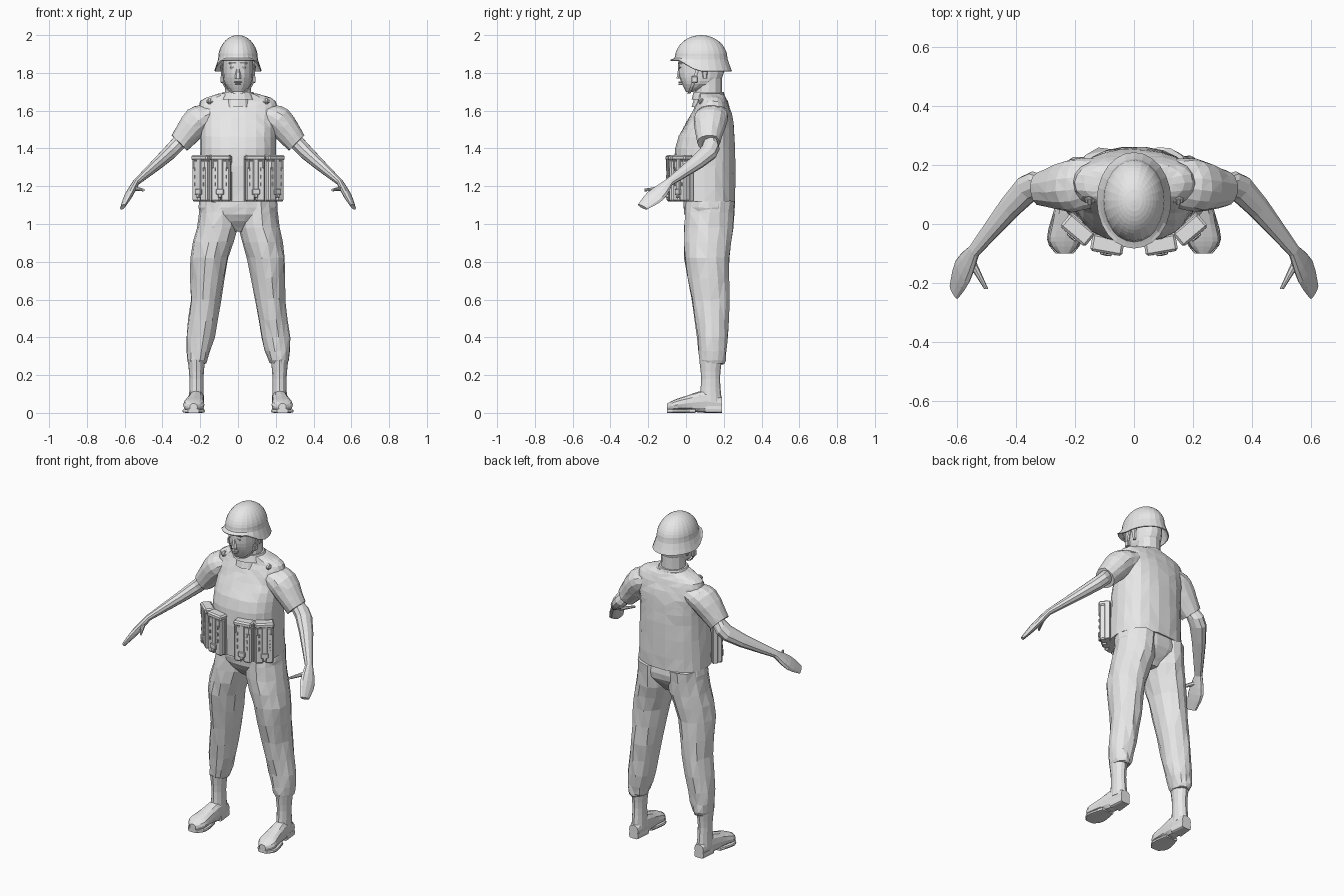
import bpy
import bmesh
import random
from math import sin, cos, pi, radians, copysign
from mathutils import Vector, Matrix
from mathutils.bvhtree import BVHTree

random.seed(4)
if "Cube" in bpy.data.objects:
    bpy.data.objects.remove(bpy.data.objects["Cube"])

grey = bpy.data.materials.new("plain_grey")
grey.use_nodes = True
grey.diffuse_color = (.8, .8, .8, 1)
grey.node_tree.nodes["Principled BSDF"].inputs["Base Color"].default_value = grey.diffuse_color

X, Y, Z = Matrix.Identity(3)


def finish(name, bm, side=1):
    """Turn a bmesh into an object, mirrored in x when side is -1."""
    for vert in bm.verts:
        vert.co.x *= side
    bmesh.ops.recalc_face_normals(bm, faces=bm.faces)
    mesh = bpy.data.meshes.new(name)
    bm.to_mesh(mesh)
    bm.free()
    mesh.materials.append(grey)
    obj = bpy.data.objects.new(name, mesh)
    bpy.context.collection.objects.link(obj)
    return obj


def smooth_rows(rows, steps):
    """Insert rings between the given ones along a Catmull-Rom curve."""
    keys = [Vector(row) for row in rows]
    keys = [keys[0], *keys, keys[-1]]
    result = []
    for before, start, end, after in zip(keys, keys[1:], keys[2:], keys[3:]):
        for step in range(steps):
            t = step / steps
            leave, arrive = (end - before) / 2, (after - start) / 2
            bend = (end - start) * 3 - leave * 2 - arrive
            twist = (start - end) * 2 + leave + arrive
            result.append(start + leave * t + bend * t ** 2 + twist * t ** 3)
    return result + [keys[-1]]


def loft(name, rows, sides=12, power=1, u=X, v=Y, side=1, jitter=0, caps=2, steps=3, warp=None):
    """Skin rings (x, y, z, radius along u, radius along v)."""
    bm = bmesh.new()
    rings = []
    for x, y, z, radius_u, radius_v in smooth_rows(rows, steps):
        ring = []
        for i in range(sides):
            angle = 2 * pi * i / sides
            c, s = (copysign(abs(k) ** power, k) for k in (cos(angle), sin(angle)))
            point = Vector((x, y, z)) + u * radius_u * c + v * radius_v * s
            point += Vector([random.uniform(-jitter, jitter) for axis in "xyz"])
            ring.append(bm.verts.new(warp(point) if warp else point))
        rings.append(ring)
    for lower, upper in zip(rings, rings[1:]):
        for i in range(sides):
            bm.faces.new((lower[i - 1], lower[i], upper[i], upper[i - 1]))
    for ring in (rings[0], rings[-1])[:caps]:
        bm.faces.new(ring)
    if jitter:
        bmesh.ops.triangulate(bm, faces=bm.faces)
    return finish(name, bm, side)


def trunk(name, rows, **options):
    """Loft rings (y, z, half width, half depth) on the centre line."""
    return loft(name, [(0, *row) for row in rows], **options)


def add_box(bm, frame, size, offset=(0, 0, 0), bevel=.003):
    """Add a bevelled box in a local frame to a bmesh."""
    placed = frame @ Matrix.Translation(offset) @ Matrix.Diagonal((*size, 1))
    part = bmesh.ops.create_cube(bm, size=1, matrix=placed)
    edges = {edge for vert in part["verts"] for edge in vert.link_edges}
    bmesh.ops.bevel(bm, geom=list(edges), offset=bevel, segments=1, affect='EDGES')


def lift_front(point):
    """Raise the front of the helmet brim above the eyes."""
    if point.z < 1.88:
        amount = min(1, max(0, (.06 - point.y) * 10))
        point.z += amount * .85 * (1.88 - point.z)
    return point


def add_neck_seam(label, side):
    """Lay one half of the V neck on the vest as a thin strip."""
    bm = bmesh.new()
    previous = None
    for i in range(13):
        t = i / 12
        pair = []
        for shift in (0, .005):
            x, z = .1 * t + shift, 1.45 + .2 * t
            hit = vest_surface.ray_cast(Vector((x * side, -1, z)), Y)[0]
            pair.append(bm.verts.new((x, hit.y - .003, z)))
        if previous:
            bm.faces.new((*previous, *reversed(pair)))
        previous = pair
    finish(label + "_neck_seam", bm, side)


def add_pouch(name, x, y, turn, side):
    """Magazine pouch with flap, closing strap, buckle and stitched loops."""
    bm = bmesh.new()
    frame = Matrix.Translation((x, y, 1.24)) @ Matrix.Rotation(radians(turn), 4, 'Z')
    add_box(bm, frame, (.11, .03, .24), (0, .02, 0))
    for s in (-1, 1):
        add_box(bm, frame, (.05, .05, .22), (s * .027, 0, -.01), .008)
        add_box(bm, frame, (.01, .01, .05), (s * .04, -.025, .08))
        for row in range(3):
            add_box(bm, frame, (.007, .01, .02), (s * .03, -.026, row * .04 - .03), .001)
    add_box(bm, frame, (.11, .06, .03), (0, 0, .11), .008)
    add_box(bm, frame, (.03, .01, .19), (0, -.026, .01))
    add_box(bm, frame, (.04, .014, .03), (0, -.03, -.07))
    add_box(bm, frame, (.02, .016, .02), (0, -.03, -.09))
    finish(name, bm, side)


# Vest and hips
vest = trunk("vest", [(.1, 1.12, .21, .16), (.1, 1.4, .2, .16), (.13, 1.55, .2, .12),
                      (.14, 1.65, .2, .08), (.13, 1.69, .1, .07)],
             sides=22, power=.85, jitter=.002)
vest_surface = BVHTree.FromPolygons([vert.co for vert in vest.data.vertices],
                                    [face.vertices[:] for face in vest.data.polygons])
trunk("hips", [(.12, .96, .06, .06), (.12, 1.05, .2, .13), (.12, 1.15, .2, .13)],
      sides=18, power=.9, jitter=.002)

# Neck, collar and head
trunk("neck", [(.11, 1.62, .08, .08), (.12, 1.7, .07, .07), (.12, 1.8, .07, .07)])
trunk("collar", [(.12, 1.66, .1, .09), (.12, 1.7, .08, .08)], sides=16)
trunk("head", [(.02, 1.7, .03, .02), (.07, 1.74, .07, .09), (.08, 1.8, .08, .12), (.08, 1.9, .08, .12)],
      sides=16, power=.9)
trunk("nose", [(-.04, 1.77, .017, .012), (-.03, 1.84, .008, .01)], sides=6)
face = bmesh.new()
for z, width in ((1.74, .03), (1.75, .04), (1.85, .1)):
    add_box(face, Matrix.Translation((0, -.03, z)), (width, .02, .008), bevel=.002)
finish("lips_and_brow", face)

# Helmet: rounded dome running into a flared brim
dome = [(.08, 1.87 + .13 * cos(i * pi / 12), .105 * sin(i * pi / 12) + .001, .14 * sin(i * pi / 12) + .001)
        for i in range(7)]
helmet = trunk("helmet", dome + [(.08, 1.81, .126, .163)],
               sides=24, caps=1, steps=2, warp=lift_front)
helmet.modifiers.new("thickness", 'SOLIDIFY').thickness = .006

# Directions across the lower arm and out of the back of the hand
normal = Vector((.7, 0, .7))
across = Vector((.2, -.2, -.2)).cross(normal).normalized()

for label, side in (("left", 1), ("right", -1)):
    add_neck_seam(label, side)

    # Eye, ear, chin strap and its buckle
    loft(label + "_eye", [(.03, -.03, 1.82, .007, .004), (.03, -.03, 1.83, .014, .008),
                          (.03, -.03, 1.84, .007, .004)], sides=8, steps=1, side=side)
    loft(label + "_ear", [(.08, .1, 1.77, .006, .01), (.086, .1, 1.84, .01, .02)], sides=8, side=side)
    loft(label + "_chin_strap", [(.086, .07, 1.85, .005, .01), (.08, .04, 1.75, .005, .01),
                                 (.04, .02, 1.7, .006, .01), (0, .01, 1.69, .004, .01)],
         sides=6, side=side)
    buckle = bmesh.new()
    add_box(buckle, Matrix.Translation((.085, .045, 1.765)), (.016, .03, .035))
    finish(label + "_strap_buckle", buckle, side)

    # Short sleeve, bare forearm, hand and thumb
    loft(label + "_sleeve", [(.13, .14, 1.59, .08, .06), (.21, .13, 1.55, .09, .08), (.31, .12, 1.43, .06, .06)],
         sides=14, u=Y, v=normal, side=side, jitter=.002)
    loft(label + "_forearm", [(.28, .12, 1.47, .05, .04), (.36, .12, 1.38, .05, .04), (.54, -.09, 1.22, .024, .018)],
         sides=10, u=across, v=normal, side=side)
    loft(label + "_hand", [(.54, -.09, 1.22, .024, .018), (.58, -.16, 1.15, .05, .02), (.61, -.23, 1.09, .03, .01)],
         sides=10, u=across, v=normal, side=side)
    loft(label + "_thumb", [(.56, -.11, 1.19, .018, .014), (.5, -.22, 1.18, .007, .007)],
         sides=8, v=Z, side=side)

    # Trouser leg gathered above the boot
    loft(label + "_trouser_leg", [
        (.1, .13, 1.12, .1, .13), (.11, .12, .98, .11, .13), (.15, .11, .82, .1, .12),
        (.17, .13, .6, .08, .1), (.2, .14, .4, .075, .08), (.215, .14, .28, .055, .07),
        (.215, .14, .26, .04, .06)], sides=14, steps=2, side=side, jitter=.004)

    # Boot shaft, foot, sole and heel
    loft(label + "_boot_shaft", [(.22, .13, .06, .04, .06), (.22, .13, .18, .037, .05),
                                 (.22, .13, .28, .046, .06)], side=side)
    loft(label + "_boot_foot", [
        (.22, .19, .05, .03, .03), (.22, .11, .06, .04, .06), (.23, 0, .05, .05, .04),
        (.235, -.06, .04, .055, .03), (.235, -.1, .03, .02, .02)], power=.8, v=Z, side=side)
    loft(label + "_boot_sole", [(.23, .05, .01, .04, .01), (.235, -.05, .01, .06, .01),
                                (.235, -.1, .01, .03, .01)], power=.4, v=Z, side=side)
    loft(label + "_boot_heel", [(.22, .1, .02, .04, .02), (.22, .19, .02, .03, .02)],
         power=.4, v=Z, side=side)

    # Shoulder buckle
    buckle = bmesh.new()
    frame = Matrix.Translation((.15, .08, 1.65)) @ Matrix.Rotation(radians(-50), 4, 'X')
    add_box(buckle, frame, (.034, .01, .02))
    add_box(buckle, frame, (.016, .02, .03))
    finish(label + "_shoulder_buckle", buckle, side)

    add_pouch(label + "_front_pouch", .09, -.07, 10, side)
    add_pouch(label + "_side_pouch", .19, -.02, 40, side)
